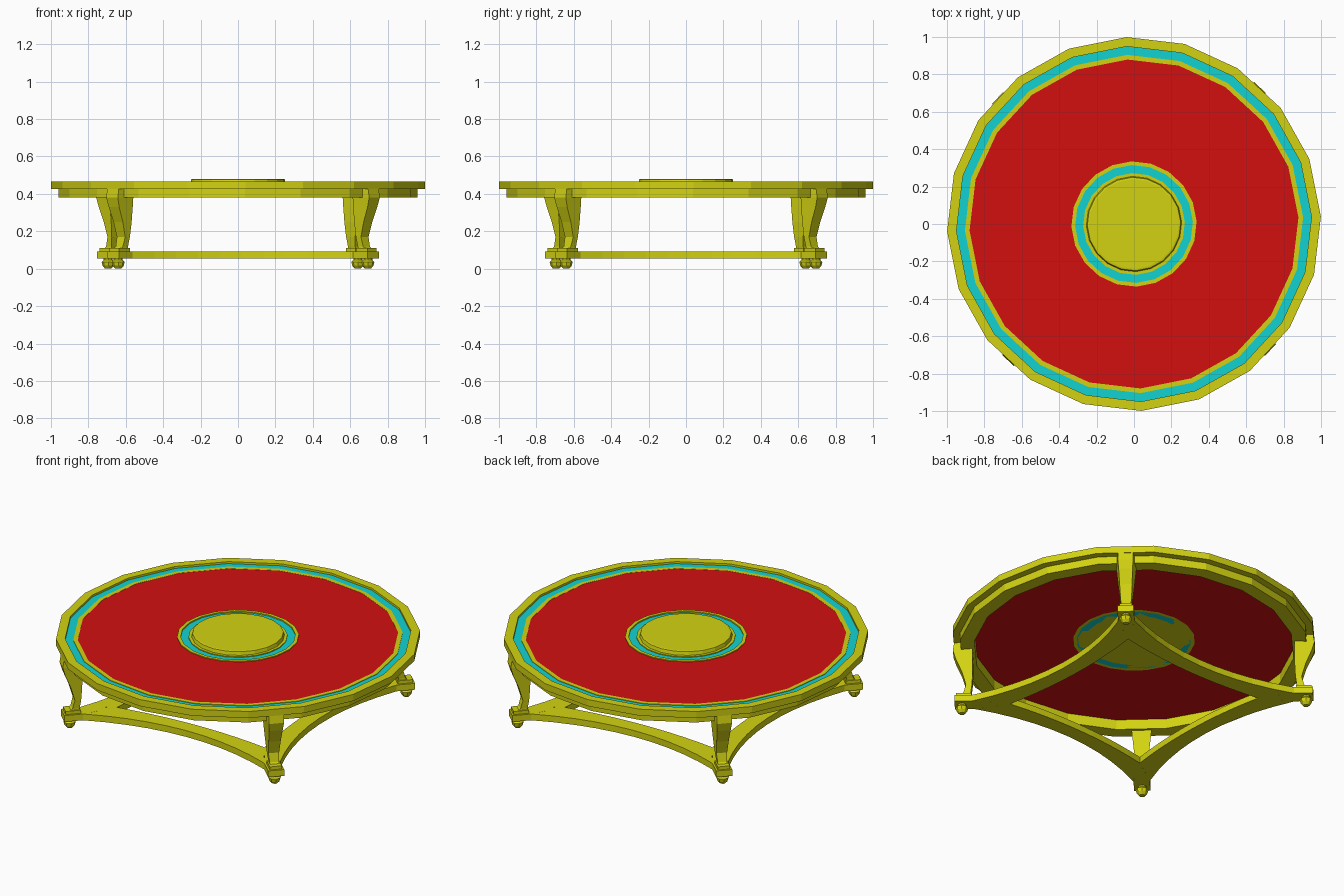
import bpy, bmesh
from math import sin, cos, pi, radians, sqrt

cube = bpy.data.objects.get("Cube")
if cube:
    bpy.data.objects.remove(cube)

TURN = radians(2.3)      # whole table is turned slightly
SIDES = 20


def make_material(name, color):
    m = bpy.data.materials.new(name)
    m.use_nodes = True
    m.diffuse_color = (*color, 1)
    m.node_tree.nodes["Principled BSDF"].inputs["Base Color"].default_value = (*color, 1)
    return m


GOLD = make_material("yellow_gold", (0.65, 0.65, 0.006))
RED = make_material("red_panel", (0.65, 0.005, 0.005))
CYAN = make_material("cyan_inlay", (0.006, 0.65, 0.65))


def finish(bm, name, mat):
    bmesh.ops.remove_doubles(bm, verts=bm.verts, dist=1e-5)
    bmesh.ops.recalc_face_normals(bm, faces=bm.faces)
    mesh = bpy.data.meshes.new(name)
    bm.to_mesh(mesh)
    bm.free()
    mesh.materials.append(mat)
    ob = bpy.data.objects.new(name, mesh)
    bpy.context.collection.objects.link(ob)
    return ob


def lathe(name, profile, mat, sides=SIDES, center=(0, 0), turn=TURN):
    """Revolve a closed (radius, z) profile around a vertical axis."""
    bm = bmesh.new()
    rings = []
    for i in range(sides):
        a = turn + 2 * pi * i / sides
        rings.append([bm.verts.new((center[0] + r * cos(a), center[1] + r * sin(a), z))
                      for r, z in profile])
    n = len(profile)
    for i in range(sides):
        a, b = rings[i], rings[(i + 1) % sides]
        for j in range(n):
            k = (j + 1) % n
            if profile[j][0] == 0 and profile[k][0] == 0:
                continue
            if profile[j][0] == 0:
                bm.faces.new((a[j], b[k], a[k]))
            elif profile[k][0] == 0:
                bm.faces.new((a[j], b[j], a[k]))
            else:
                bm.faces.new((a[j], b[j], b[k], a[k]))
    return finish(bm, name, mat)


def ring(name, r0, r1, z0, z1, mat):
    return lathe(name, [(r0, z0), (r1, z0), (r1, z1), (r0, z1)], mat)


def polar(r, t, ang):
    """Point at radial distance r and sideways offset t along direction ang."""
    return r * cos(ang) - t * sin(ang), r * sin(ang) + t * cos(ang)


def loft(name, sections, mat):
    """Skin between loops of equal length and cap both ends."""
    bm = bmesh.new()
    loops = [[bm.verts.new(p) for p in s] for s in sections]
    n = len(loops[0])
    for a, b in zip(loops, loops[1:]):
        for j in range(n):
            k = (j + 1) % n
            bm.faces.new((a[j], a[k], b[k], b[j]))
    bm.faces.new(loops[0])
    bm.faces.new(loops[-1])
    return finish(bm, name, mat)


# Table top: rim with stepped skirt, inlays, panel and raised medallion
lathe("rim_and_skirt", [(0.88, 0.38), (0.96, 0.38), (0.96, 0.425), (1.0, 0.425),
                        (1.0, 0.465), (0.95, 0.465), (0.95, 0.445), (0.88, 0.445)], GOLD)
ring("outer_inlay", 0.905, 0.95, 0.444, 0.453, CYAN)
ring("outer_bead", 0.88, 0.905, 0.44, 0.456, GOLD)
ring("red_panel", 0.335, 0.88, 0.44, 0.455, RED)
ring("inner_border", 0.315, 0.335, 0.44, 0.46, GOLD)
ring("inner_inlay", 0.272, 0.315, 0.44, 0.453, CYAN)
lathe("medallion", [(0, 0.44), (0.335, 0.44), (0.315, 0.445), (0.272, 0.445), (0.272, 0.458),
                    (0.255, 0.458), (0.25, 0.478), (0.24, 0.48), (0, 0.48)], GOLD)

# Leg stations: z, outer radius, inner radius, outer half width, inner half width
LEG = [(0.43, 0.985, 0.885, 0.042, 0.056), (0.38, 0.993, 0.885, 0.042, 0.055),
       (0.33, 0.978, 0.884, 0.038, 0.05), (0.25, 0.945, 0.884, 0.034, 0.042),
       (0.17, 0.922, 0.888, 0.03, 0.033), (0.12, 0.935, 0.895, 0.026, 0.026),
       (0.095, 0.96, 0.9, 0.028, 0.028)]
FOOT = [(0, 0.0), (0.016, 0.0), (0.03, 0.016), (0.035, 0.036), (0.024, 0.046),
        (0.024, 0.058), (0, 0.058)]
PLATE = [(0.985, 0.045), (0.88, 0.045), (0.68, 0), (0.88, -0.045), (0.985, -0.045)]
BASE_Z = (0.055, 0.093)
STEPS = 10

for i, side in enumerate(("back_right_of_plan", "back_left_of_plan",
                          "front_left_of_plan", "front_right_of_plan")):
    ang = TURN + pi / 4 + i * pi / 2
    tag = side.replace("_of_plan", "")
    # S-curved leg
    loft("leg_" + tag, [[(*polar(r, t, ang), z) for r, t in
                         ((ro, wo), (ri, wi), (ri, -wi), (ro, -wo))]
                        for z, ro, ri, wo, wi in LEG], GOLD)
    # Block under the leg, corner plate and turned foot
    loft("leg_block_" + tag, [[(*polar(r, t, ang), z) for r, t in
                               ((0.975, 0.034), (0.89, 0.034), (0.89, -0.034), (0.975, -0.034))]
                              for z in (0.09, 0.112)], GOLD)
    loft("corner_plate_" + tag, [[(*polar(r, t, ang), z) for r, t in PLATE]
                                 for z in BASE_Z], GOLD)
    lathe("foot_" + tag, FOOT, GOLD, 8, polar(0.945, 0, ang), ang)

    # Inward-bowed stretcher to the next leg
    mid = ang + pi / 4
    sections = []
    for s in range(STEPS + 1):
        u = 2 * s / STEPS - 1
        outer = polar(0.53 + 0.124 * u * u, 0.59 * u, mid)
        inner = polar(0.44 + 0.041 * u * u, 0.481 * u, mid)
        sections.append([(*p, z) for p, z in
                         ((outer, BASE_Z[0]), (outer, BASE_Z[1]),
                          (inner, BASE_Z[1]), (inner, BASE_Z[0]))])
    loft("stretcher_" + tag, sections, GOLD)
